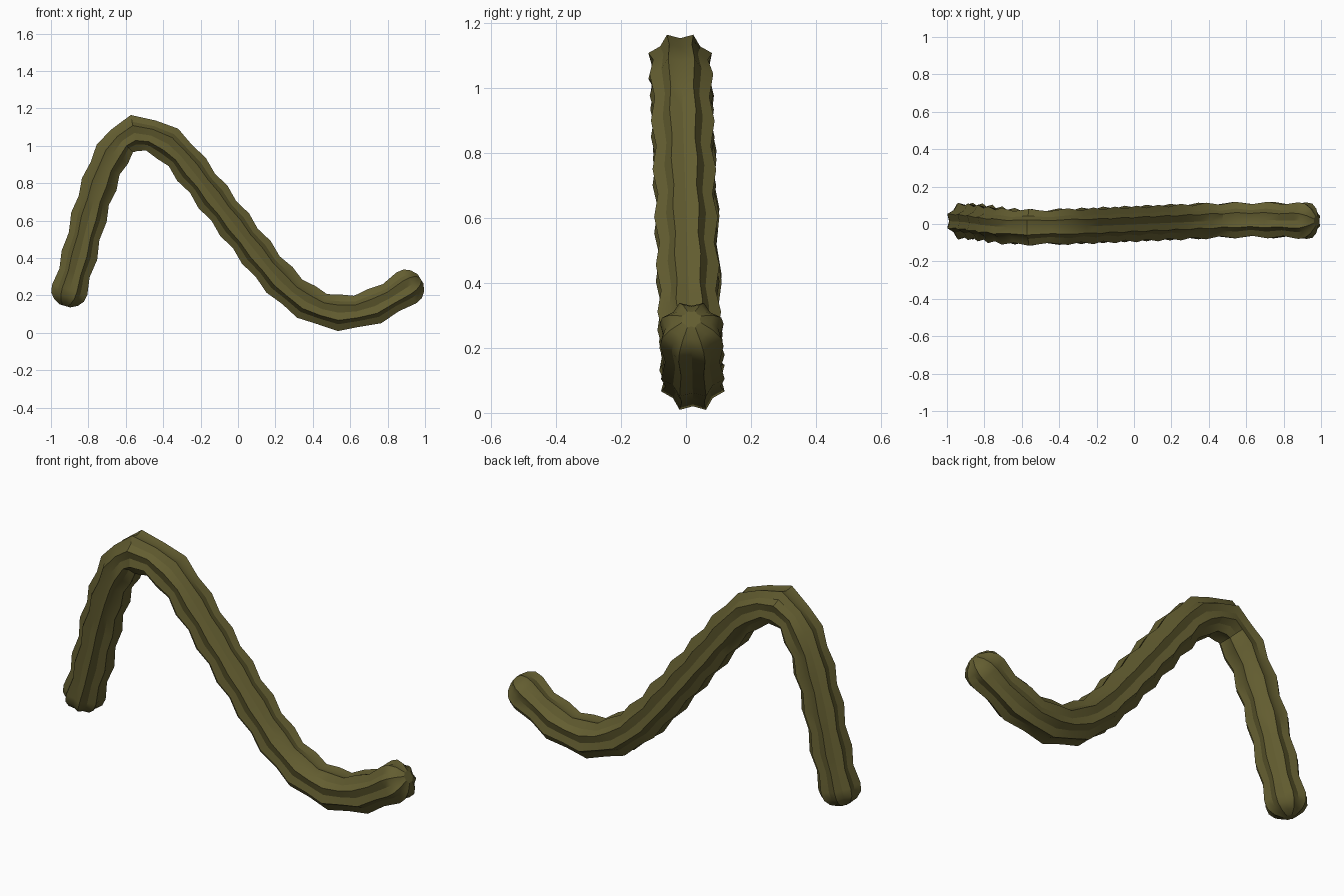
import bpy, bmesh, math
from mathutils import Vector

if "Cube" in bpy.data.objects:
    bpy.data.objects.remove(bpy.data.objects["Cube"])

# Path: centres of the swollen rings
PATH = [Vector(p) for p in [
    (-.90, .015, .23), (-.848, .012, .414), (-.797, .005, .618), (-.742, -.004, .794),
    (-.672, -.012, .955), (-.555, -.018, 1.068), (-.375, -.014, 1.01), (-.249, -.010, .874),
    (-.133, -.005, .725), (-.018, 0, .578), (.098, .005, .43), (.222, .01, .283),
    (.365, .016, .165), (.54, .021, .107), (.73, .021, .142), (.90, .018, .24)]]
RIBS = 8
WIDE, NARROW = .106, .091
VALLEY = .82
CAP = [(.04, .93), (.07, .68), (.09, .30)]   # offset along path, radius factor


def spline(i, t):
    n = len(PATH) - 1
    p1, p2 = PATH[i], PATH[i + 1]
    p0 = PATH[i - 1] if i > 0 else p1 * 2 - p2
    p3 = PATH[i + 2] if i + 2 <= n else p2 * 2 - p1
    return .5 * (2 * p1 + (p2 - p0) * t + (2 * p0 - 5 * p1 + 4 * p2 - p3) * t * t
                 + (3 * p1 - p0 - 3 * p2 + p3) * t ** 3)


# Alternate swollen and pinched rings
centres = []
for i in range(len(PATH) - 1):
    centres += [(PATH[i], WIDE), (spline(i, .5), NARROW)]
centres.append((PATH[-1], WIDE))

rings = []
for k, (c, r) in enumerate(centres):
    a = centres[max(k - 1, 0)][0]
    b = centres[min(k + 1, len(centres) - 1)][0]
    rings.append((c, (b - a).normalized(), r))

# Rounded ends
c, d, r = rings[0]
start = [(c - d * o, d, r * s) for o, s in reversed(CAP)]
c, d, r = rings[-1]
end = [(c + d * o, d, r * s) for o, s in CAP]
rings = start + rings + end

# Ribbed stem
bm = bmesh.new()
loops = []
for c, d, r in rings:
    side = Vector((0, 1, 0))
    up = d.cross(side).normalized()
    loop = []
    for j in range(RIBS * 2):
        ang = math.pi * j / RIBS
        rad = r * (VALLEY if j % 2 == 0 else 1)
        loop.append(bm.verts.new(c + up * rad * math.cos(ang) + side * rad * math.sin(ang)))
    loops.append(loop)
n = RIBS * 2
for a, b in zip(loops, loops[1:]):
    for j in range(n):
        bm.faces.new((a[j], a[(j + 1) % n], b[(j + 1) % n], b[j]))
bm.faces.new(loops[0])
bm.faces.new(loops[-1])
bmesh.ops.recalc_face_normals(bm, faces=bm.faces)

mesh = bpy.data.meshes.new("ribbed_stem")
bm.to_mesh(mesh)
bm.free()
stem = bpy.data.objects.new("ribbed_stem", mesh)
bpy.context.collection.objects.link(stem)

mat = bpy.data.materials.new("olive green")
mat.diffuse_color = (.125, .11, .03, 1)
mat.use_nodes = True
mat.node_tree.nodes["Principled BSDF"].inputs["Base Color"].default_value = mat.diffuse_color
mesh.materials.append(mat)

bpy.context.view_layer.objects.active = stem
stem.select_set(True)
bpy.ops.object.shade_smooth_by_angle(angle=math.radians(30))
